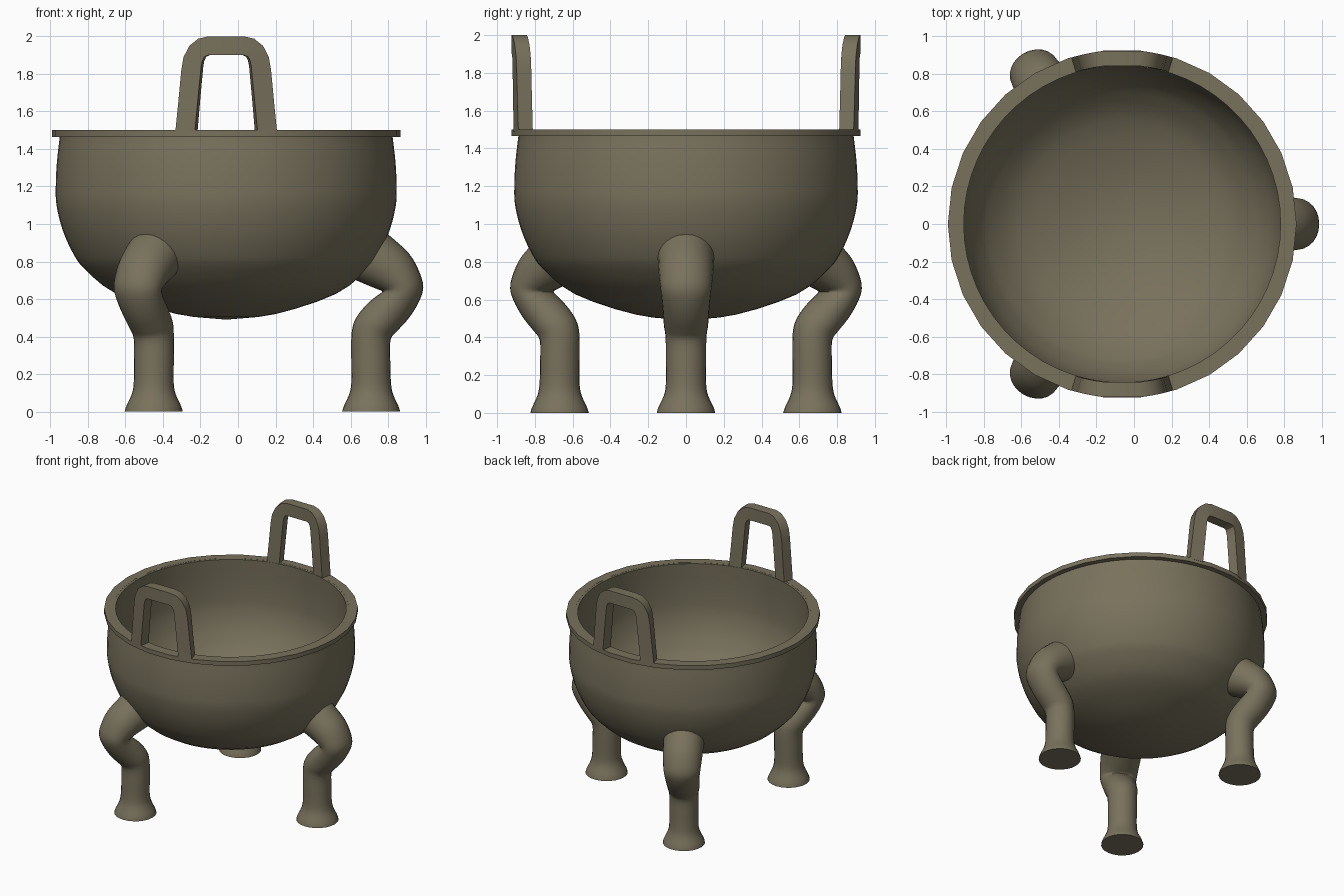
import bpy, bmesh, math
from mathutils import Vector

if "Cube" in bpy.data.objects:
    bpy.data.objects.remove(bpy.data.objects["Cube"])

CX = -0.063  # bowl axis
bronze = bpy.data.materials.new("olive bronze")
bronze.diffuse_color = (0.19, 0.167, 0.108, 1)
bronze.use_nodes = True
bronze.node_tree.nodes["Principled BSDF"].inputs["Base Color"].default_value = bronze.diffuse_color


def finish(name, bm, angle=40):
    bmesh.ops.recalc_face_normals(bm, faces=bm.faces)
    me = bpy.data.meshes.new(name)
    bm.to_mesh(me)
    bm.free()
    me.materials.append(bronze)
    ob = bpy.data.objects.new(name, me)
    bpy.context.collection.objects.link(ob)
    bpy.ops.object.select_all(action='DESELECT')
    ob.select_set(True)
    bpy.context.view_layer.objects.active = ob
    bpy.ops.object.shade_smooth_by_angle(angle=math.radians(angle))
    return ob


def spline(pts, n):
    """Catmull-Rom interpolation of tuples."""
    P = [Vector(p) for p in pts]
    P = [2 * P[0] - P[1]] + P + [2 * P[-1] - P[-2]]
    out = []
    for i in range(1, len(P) - 2):
        a, b, c, d = P[i - 1:i + 3]
        for k in range(n):
            t = k / n
            out.append(0.5 * (2 * b + (c - a) * t + (2 * a - 5 * b + 4 * c - d) * t * t
                              + (3 * b - a - 3 * c + d) * t ** 3))
    return out + [P[-2]]


def lathe(name, prof, sides, closed=False):
    bm = bmesh.new()
    rings = []
    for r, z in prof:
        if r < 1e-4:
            rings.append([bm.verts.new((CX, 0, z))] * sides)
        else:
            rings.append([bm.verts.new((CX + r * math.cos(2 * math.pi * i / sides),
                                        r * math.sin(2 * math.pi * i / sides), z))
                          for i in range(sides)])
    pairs = list(zip(rings, rings[1:]))
    if closed:
        pairs.append((rings[-1], rings[0]))
    for a, b in pairs:
        for i in range(sides):
            j = (i + 1) % sides
            f = list(dict.fromkeys([a[i], a[j], b[j], b[i]]))
            bm.faces.new(f)
    return finish(name, bm)


# Bowl: outer and inner wall
outer = spline([(0, .49), (.265, .52), (.585, .627), (.755, .76), (.82, .85),
                (.873, .97), (.905, 1.1), (.909, 1.2), (.903, 1.33), (.887, 1.47)], 3)
inner = spline([(.845, 1.499), (.853, 1.33), (.853, 1.2), (.845, 1.1), (.815, .99),
                (.765, .89), (.70, .805), (.55, .685), (.25, .58), (0, .55)], 3)
lathe("bowl", [tuple(p) for p in outer] + [(.887, 1.499)] + [tuple(p) for p in inner], 60)

# Rim: flat faceted ring
lathe("rim", [(.865, 1.465), (.93, 1.465), (.93, 1.5), (.865, 1.5)], 30, closed=True)

# Legs: (inner x, inner z, outer x, outer z, sideways radius)
sections = [(.555, .0, .865, .0, .155), (.565, .03, .855, .03, .146),
            (.592, .09, .828, .09, .118), (.604, .15, .816, .15, .107),
            (.604, .28, .812, .27, .107), (.606, .42, .813, .38, .108),
            (.63, .50, .845, .425, .117), (.69, .575, .905, .49, .122),
            (.745, .62, .96, .575, .128), (.770, .640, .988, .66, .134),
            (.745, .652, .965, .75, .14), (.70, .670, .91, .845, .146),
            (.63, .70, .806, .94, .15), (.615, .712, .79, .952, .15)]


def leg(name, angle):
    bm = bmesh.new()
    n, rings = 24, []
    ca, sa = math.cos(angle), math.sin(angle)
    smooth = []
    fine = spline(sections, 3)
    for s in fine:
        mx, mz, hx, hz = (s[0] + s[2]) / 2, (s[1] + s[3]) / 2, (s[2] - s[0]) / 2, (s[3] - s[1]) / 2
        ring = []
        for i in range(n):
            t = 2 * math.pi * i / n
            r = mx + hx * math.cos(t) - CX
            y, z = s[4] * math.sin(t), mz + hz * math.cos(t)
            ring.append(bm.verts.new((CX + r * ca - y * sa, r * sa + y * ca, max(z, 0))))
        rings.append(ring)
    for a, b in zip(rings, rings[1:]):
        for i in range(n):
            j = (i + 1) % n
            bm.faces.new((a[i], a[j], b[j], b[i]))
    bm.faces.new(rings[0])
    bm.faces.new(rings[-1])
    finish(name, bm, 50)


for label, deg in (("right_leg", 0), ("back_left_leg", 120), ("front_left_leg", 240)):
    leg(label, math.radians(deg))

# Handles: arch outline (half width, z) for outside and hole, bent around the rim
half_out = [(.272, 1.49), (.256, 1.65), (.24, 1.82), (.228, 1.89), (.197, 1.95),
            (.15, 1.988), (.098, 2.0)]
half_in = [(.168, 1.49), (.153, 1.65), (.138, 1.80), (.134, 1.84), (.128, 1.87),
           (.117, 1.892), (.098, 1.9)]


def handle(name, side):
    bm = bmesh.new()
    mirror = lambda h: h + [(-x, z) for x, z in reversed(h)]
    sec = []
    for o, i in zip(mirror(half_out), mirror(half_in)):
        q = []
        for (s, z), r in ((o, .928), (i, .928), (i, .848), (o, .848)):
            t = math.asin(s / .93)
            q.append(bm.verts.new((CX + r * math.sin(t), side * r * math.cos(t), z)))
        sec.append(q)
    for a, b in zip(sec, sec[1:]):
        for k in range(4):
            m = (k + 1) % 4
            bm.faces.new((a[k], a[m], b[m], b[k]))
    bm.faces.new(sec[0])
    bm.faces.new(sec[-1])
    finish(name, bm, 35)


handle("front_handle", -1)
handle("back_handle", 1)
